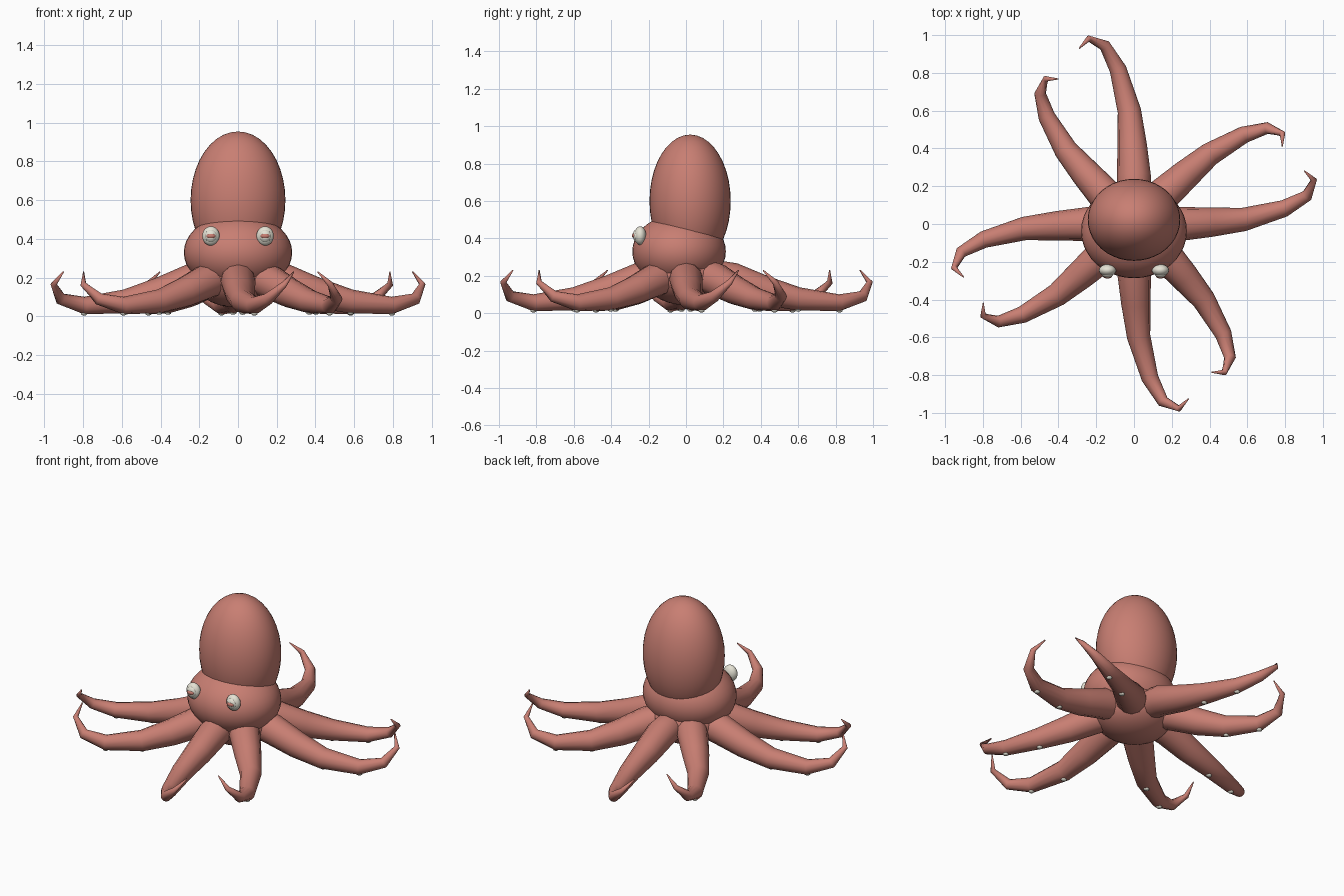
import bpy, bmesh, math
from mathutils import Vector, Matrix

cube = bpy.data.objects.get("Cube")
if cube:
    bpy.data.objects.remove(cube, do_unlink=True)


def material(name, rgb):
    m = bpy.data.materials.new(name)
    m.use_nodes = True
    m.diffuse_color = (*rgb, 1)
    bsdf = next(n for n in m.node_tree.nodes if n.type == "BSDF_PRINCIPLED")
    bsdf.inputs["Base Color"].default_value = (*rgb, 1)
    return m


skin = material("coral skin", (0.58, 0.21, 0.17))
cream = material("cream", (0.78, 0.76, 0.66))


def finish(bm, name, mat):
    bmesh.ops.recalc_face_normals(bm, faces=bm.faces)
    for f in bm.faces:
        f.smooth = True
    mesh = bpy.data.meshes.new(name)
    bm.to_mesh(mesh)
    bm.free()
    mesh.materials.append(mat)
    obj = bpy.data.objects.new(name, mesh)
    bpy.context.collection.objects.link(obj)
    return obj


def ellipsoid(name, centre, radii, mat, segments=32):
    bm = bmesh.new()
    place = Matrix.Translation(centre) @ Matrix.Diagonal((*radii, 1))
    bmesh.ops.create_uvsphere(bm, u_segments=segments, v_segments=segments // 2,
                              radius=1, matrix=place)
    return finish(bm, name, mat)


# Mantle, head and the underside where the arms meet
ellipsoid("mantle", (0, 0.022, 0.6), (0.245, 0.217, 0.355), skin, 40)
ellipsoid("head", (0, -0.037, 0.33), (0.28, 0.25, 0.2), skin, 40)
ellipsoid("underside", (0, -0.01, 0.2), (0.24, 0.22, 0.155), skin)

# Eyes: flattened ball, raised iris and a wide pupil
for side, label in ((1, "left"), (-1, "right")):
    x = side * 0.14
    ellipsoid(label + "_eye", (x, -0.245, 0.415), (0.045, 0.032, 0.05), cream, 24)
    ellipsoid(label + "_iris", (x, -0.265, 0.415), (0.031, 0.019, 0.033), cream, 20)
    ellipsoid(label + "_pupil", (x, -0.275, 0.415), (0.025, 0.014, 0.014), skin, 16)

# Arm centre line: distance out, sideways bend, height, thickness
ARM = [(0.10, 0, 0.2, 0.075), (0.16, 0, 0.195, 0.088), (0.25, 0, 0.18, 0.09),
       (0.42, 0.01, 0.122, 0.078), (0.60, 0.025, 0.077, 0.062),
       (0.82, 0.085, 0.056, 0.045), (0.945, 0.155, 0.09, 0.031),
       (0.982, 0.24, 0.165, 0.016), (0.93, 0.29, 0.23, 0.003)]
SIDES = 12


def arm(name, angle, scale, bend):
    turn = Matrix.Rotation(angle, 3, "Z")
    path = [turn @ Vector((d * scale, bend * s * scale, h)) for d, s, h, r in ARM]
    bm = bmesh.new()
    rings = []
    for i, p in enumerate(path):
        tangent = (path[min(i + 1, len(path) - 1)] - path[max(i - 1, 0)]).normalized()
        across = tangent.cross(Vector((0, 0, 1))).normalized()
        up = across.cross(tangent)
        radius = ARM[i][3]
        rings.append([bm.verts.new(p + radius * (across * math.cos(a) + up * math.sin(a)))
                      for a in (math.tau * k / SIDES for k in range(SIDES))])
    for low, high in zip(rings, rings[1:]):
        for k in range(SIDES):
            n = (k + 1) % SIDES
            bm.faces.new((low[k], low[n], high[n], high[k]))
    bm.faces.new(rings[0])
    bm.faces.new(rings[-1])
    finish(bm, name, skin)
    # Suckers under the middle of the arm
    for j, i in enumerate((4, 5)):
        spot = path[i] - Vector((0, 0, ARM[i][3] - 0.003))
        ellipsoid(f"{name}_sucker_{j + 1}", spot, (0.017, 0.017, 0.01), cream, 12)


# Eight arms, curling in alternate directions
SCALES = (0.97, 0.91, 1.0, 0.89, 0.97, 0.925, 0.995, 0.91)
for i, scale in enumerate(SCALES):
    arm(f"arm_{i + 1}", i * math.pi / 4, scale, 1 if i % 2 == 0 else -1)
